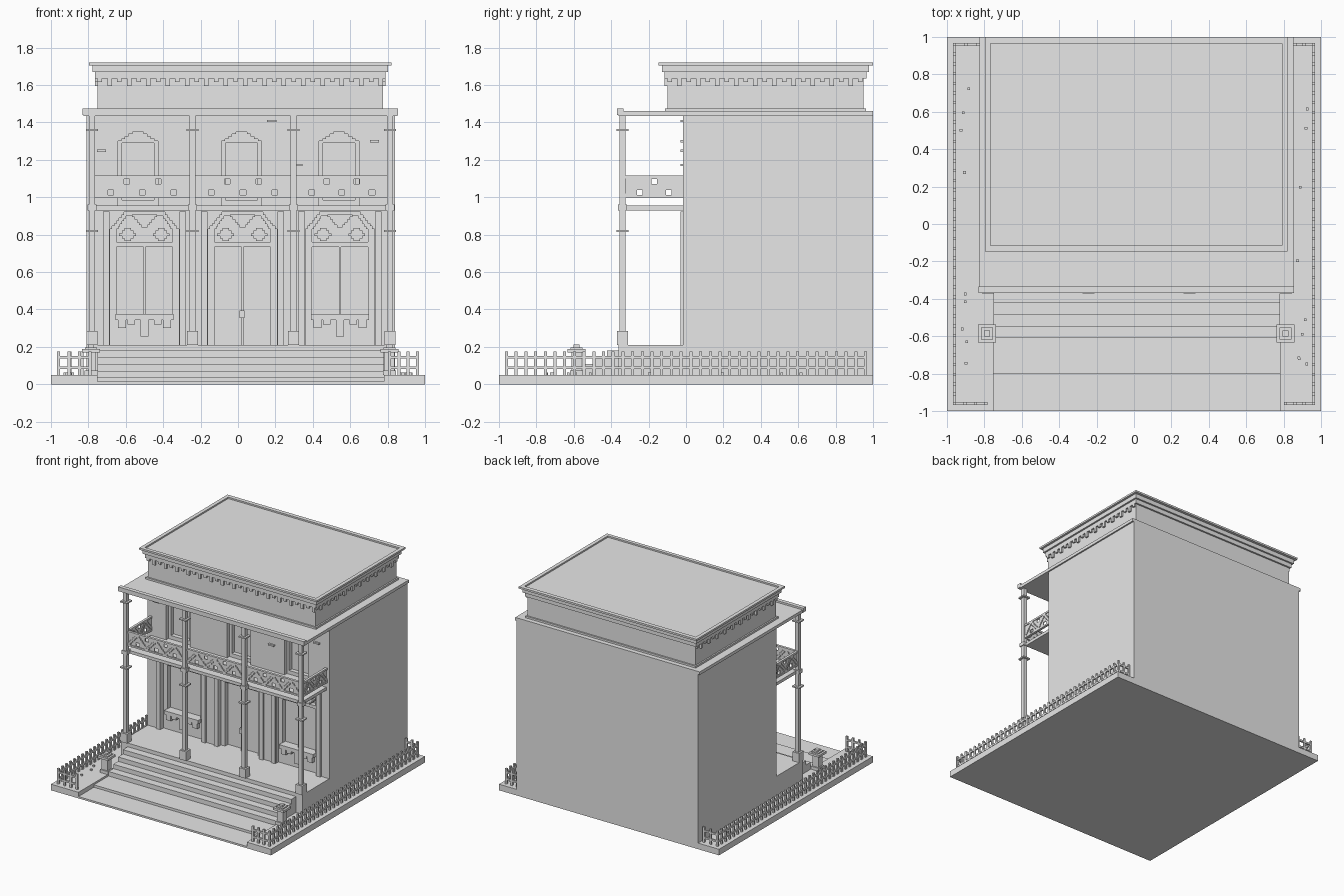
import bpy, bmesh, random
from math import radians

if "Cube" in bpy.data.objects:
    bpy.data.objects.remove(bpy.data.objects["Cube"])

stone = bpy.data.materials.new("pale_grey")
stone.use_nodes = True
stone.diffuse_color = (0.8, 0.8, 0.8, 1)
stone.node_tree.nodes["Principled BSDF"].inputs["Base Color"].default_value = (0.8, 0.8, 0.8, 1)


def finish(name, bm):
    bmesh.ops.recalc_face_normals(bm, faces=bm.faces)
    mesh = bpy.data.meshes.new(name)
    bm.to_mesh(mesh)
    bm.free()
    mesh.materials.append(stone)
    ob = bpy.data.objects.new(name, mesh)
    bpy.context.collection.objects.link(ob)
    return ob


def boxes(name, items):
    """One object from boxes given as x0, x1, y0, y1, z0, z1."""
    bm = bmesh.new()
    for x0, x1, y0, y1, z0, z1 in items:
        verts = bmesh.ops.create_cube(bm, size=1)["verts"]
        for v in verts:
            v.co = (x1 if v.co.x > 0 else x0, y1 if v.co.y > 0 else y0, z1 if v.co.z > 0 else z0)
    return finish(name, bm)


def pierced(name, u0, u1, z0, z1, d0, d1, holes, side=False):
    """Upright panel from depth d0 to d1 with rectangular holes; side panels run along y."""
    us = sorted({round(u, 4) for h in holes for u in h[:2]} | {u0, u1})
    zs = sorted({round(z, 4) for h in holes for z in h[2:]} | {z0, z1})
    bm = bmesh.new()
    for a, b in zip(us, us[1:]):
        for c, d in zip(zs, zs[1:]):
            u, z = (a + b) / 2, (c + d) / 2
            if any(h[0] < u < h[1] and h[2] < z < h[3] for h in holes):
                continue
            corners = [(a, c), (b, c), (b, d), (a, d)]
            bm.faces.new([bm.verts.new((d0, p, q) if side else (p, d0, q)) for p, q in corners])
    bmesh.ops.remove_doubles(bm, verts=bm.verts, dist=0.0001)
    new = bmesh.ops.extrude_face_region(bm, geom=bm.faces[:])["geom"]
    move = (d1 - d0, 0, 0) if side else (0, d1 - d0, 0)
    bmesh.ops.translate(bm, vec=move, verts=[g for g in new if isinstance(g, bmesh.types.BMVert)])
    bmesh.ops.dissolve_limit(bm, angle_limit=radians(1), verts=bm.verts, edges=bm.edges)
    return finish(name, bm)


def arch(cx, w, top_w, z0, spring, top, steps=6):
    """Stepped arch opening as a stack of rectangles."""
    out = [(cx - w, cx + w, z0, spring)]
    for i in range(steps):
        h = w + (top_w - w) * (i + 1) / steps
        a, b = (spring + (top - spring) * k / steps for k in (i, i + 1))
        out.append((cx - h, cx + h, a, b))
    return out


# Ground, path and steps
X0, X1 = -0.81, 0.84
boxes("ground", [(-1, 1, -1, 1, 0, 0.015), (-1, -0.75, -1, 1, 0.015, 0.05),
                 (0.78, 1, -1, 1, 0.015, 0.05), (-0.75, 0.78, -0.4, 1, 0.015, 0.05)])
boxes("path", [(-0.75, 0.78, -0.8, -0.36, 0.015, 0.035)])
boxes("steps", [(-0.75, 0.78, -0.61 + 0.0625 * i, -0.35, 0.035, 0.072 + 0.036 * i) for i in range(4)])
boxes("porch_floor", [(X0, X1, -0.36, 0.06, 0.05, 0.21)])

# Main body and front wall with arched openings
boxes("house_body", [(X0, X1, 0.05, 1, 0.05, 1.44)])
lower = [-0.5, 0.024, 0.545]
upper = [-0.535, 0.018, 0.54]
openings = []
for c in lower:
    openings += arch(c, 0.185, 0.11, 0.21, 0.83, 0.92)
for c in upper:
    openings += arch(c, 0.107, 0.03, 0.955, 1.30, 1.35, 4)
pierced("front_wall", X0, X1, 0.05, 1.44, -0.015, 0.05, openings)

# Ground floor window and door surrounds
for n, c in enumerate(lower):
    door = n == 1
    bottom = 0.21 if door else 0.375
    panes = [(c - 0.15, c - 0.006, bottom, 0.735), (c + 0.006, c + 0.15, bottom, 0.735)]
    crown = arch(c, 0.15, 0.1, 0.76, 0.83, 0.9, 5)
    pierced("door_frame" if door else "window_frame", c - 0.186, c + 0.186, 0.21, 0.925,
            0.012, 0.051, panes + crown)
    # stepped scrolls and centre drop inside the arch
    scroll = []
    for s in (-1, 1):
        for i in range(5):
            h = 0.045 - abs(i - 2) * 0.014
            a = c + s * 0.09
            scroll.append((a - h, a + h, 0, 0.051, 0.765 + 0.014 * i, 0.779 + 0.014 * i))
    for i in range(5):
        h = 0.015 + 0.013 * i
        scroll.append((c - h, c + h, 0, 0.051, 0.838 + 0.014 * i, 0.852 + 0.014 * i))
    boxes("arch_scrolls", scroll)
    pil = []
    for s in (-1, 1):
        a = c + s * 0.205
        pil.append((a - 0.018, a + 0.018, -0.03, 0, 0.21, 0.925))
    boxes("pilasters", pil)
    if door:
        boxes("door_handles", [(c - 0.016, c + 0.012, 0, 0.03, 0.355, 0.395)])
    else:
        boxes("window_sill", [(c - 0.155, c + 0.155, -0.025, 0.03, 0.345, 0.375)] +
              [(c + d - w, c + d + w, -0.02, 0.03, z, 0.345) for d, w, z in
               ((-0.12, 0.022, 0.3), (-0.07, 0.02, 0.32), (0, 0.022, 0.255),
                (0.07, 0.02, 0.32), (0.12, 0.022, 0.3))])

# Upper window frames
for c in upper:
    pierced("upper_window_frame", c - 0.108, c + 0.108, 0.955, 1.355, 0.015, 0.051,
            [(c - 0.085, c + 0.085, 0.985, 1.29)])

# A few bricks standing proud of the wall
boxes("wall_bricks", [(x - 0.025, x + 0.025, -0.03, 0, z, z + 0.012) for x, z in
                      ((-0.73, 1.243), (0.18, 1.402), (0.73, 1.293), (0.32, 1.167))])

# Porch columns with bases and rings
cols = [-0.78, -0.243, 0.297, 0.813]
Y = -0.34
for x in cols:
    def block(h, z0, z1):
        return (x - h, x + h, Y - h, Y + h, z0, z1)
    boxes("porch_column", [block(0.03, 0.21, 0.285), block(0.016, 0.28, 1.44),
                           block(0.032, 0.815, 0.826), block(0.032, 1.355, 1.366),
                           block(0.024, 0.93, 0.96)])

# Balcony floor and balustrades
boxes("balcony_floor", [(cols[0], cols[3], -0.325, 0, 0.93, 0.955)])


def balustrade(u0, u1, d, side=False):
    count = round((u1 - u0) / 0.18)
    p = (u1 - u0) / count
    holes, trim = [], [(u0, u1, 1.1, 1.115), (u0, u1, 0.995, 1.008)]
    n = 7
    for i in range(count):
        m = u0 + p * (i + 0.5)
        holes.append((m - 0.015, m + 0.015, 1.012, 1.04))
        if i:
            holes.append((m - p / 2 - 0.015, m - p / 2 + 0.015, 1.072, 1.098))
        # stepped zigzag band
        for k in range(n):
            z = 1.008 + 0.092 * k / n
            for s in (-1, 1):
                a = m + s * (p / 2) * (1 - (k + 0.5) / n)
                trim.append((a - 0.012, a + 0.012, z, z + 0.092 / n))
    pierced("balustrade_panel", u0, u1, 0.995, 1.115, d - 0.004, d + 0.004, holes, side)
    boxes("balustrade_trim", [(d - 0.01, d + 0.01, a, b, z, t) if side else
                              (a, b, d - 0.01, d + 0.01, z, t) for a, b, z, t in trim])


for a, b in zip(cols, cols[1:]):
    balustrade(a + 0.016, b - 0.016, -0.328)
for x in (cols[0], cols[3]):
    balustrade(-0.325, -0.015, x, True)

# Porch roof slab with raised front lip
boxes("porch_roof", [(-0.825, 0.852, -0.36, 1, 1.435, 1.46), (-0.832, 0.856, -0.368, -0.335, 1.44, 1.475)])


# Parapet, cornice and recessed roof
def tier(o, z0, z1):
    return (-0.75 - o, 0.775 + o, -0.1 - o, 0.95 + o, z0, z1)


boxes("parapet", [tier(0.012, 1.46, 1.475), tier(0, 1.47, 1.64), tier(0.014, 1.635, 1.67),
                  tier(0.028, 1.67, 1.705)])
x0, x1, y0, y1, z0, z1 = tier(0.046, 1.705, 1.72)
t = 0.03
boxes("roof_rim", [(x0, x1, y0, y0 + t, z0, z1), (x0, x1, y1 - t, y1 + 0.004, z0, z1),
                   (x0, x0 + t, y0 + t, y1 - t, z0, z1), (x1 - t, x1, y0 + t, y1 - t, z0, z1)])
boxes("roof_top", [tier(0.017, 1.7, 1.708)])

# Dentils along the front and sides, alternating long and short
teeth = []
for i in range(30):
    x = -0.738 + 1.501 * i / 29
    teeth.append((x - 0.012, x + 0.012, -0.114, -0.1, 1.595 if i % 2 else 1.615, 1.637))
for i in range(21):
    y = -0.088 + 1.02 * i / 20
    z = 1.595 if i % 2 else 1.615
    teeth += [(-0.764, -0.75, y - 0.012, y + 0.012, z, 1.637),
              (0.775, 0.789, y - 0.012, y + 0.012, z, 1.637)]
boxes("dentils", teeth)

# Picket fence along both sides with short returns at the corners
fence = []


def run(u0, u1, d, along_y):
    n = max(2, round((u1 - u0) / 0.0525))
    parts = [(u0 + (u1 - u0) * i / n - 0.008, u0 + (u1 - u0) * i / n + 0.008, 0.05, 0.176)
             for i in range(n + 1)]
    parts += [(u0, u1, 0.082, 0.096), (u0, u1, 0.138, 0.152)]
    for a, b, z, top in parts:
        fence.append((d - 0.007, d + 0.007, a, b, z, top) if along_y else
                     (a, b, d - 0.007, d + 0.007, z, top))


for s in (-1, 1):
    run(-0.96, 0.96, s * 0.96, True)
for y, left, right in ((-0.96, -0.79, 0.81), (0.96, -0.835, 0.86)):
    run(-0.96, left, y, False)
    run(right, 0.96, y, False)
boxes("picket_fence", fence)

# Stair posts
for x in (-0.785, 0.81):
    boxes("stair_post", [(x - h, x + h, -0.585 - h, -0.585 + h, a, b) for h, a, b in
                         ((0.036, 0.05, 0.075), (0.026, 0.07, 0.17), (0.048, 0.17, 0.188),
                          (0.032, 0.188, 0.198), (0.016, 0.198, 0.212))])

# Pebbles scattered on the lawn
random.seed(4)
pebbles = []
for i in range(18):
    x = random.uniform(0.87, 0.93) * (-1 if i % 2 else 1)
    y = random.uniform(-0.9, 0.85)
    pebbles.append((x - 0.007, x + 0.007, y - 0.007, y + 0.007, 0.05, 0.062))
boxes("pebbles", pebbles)
